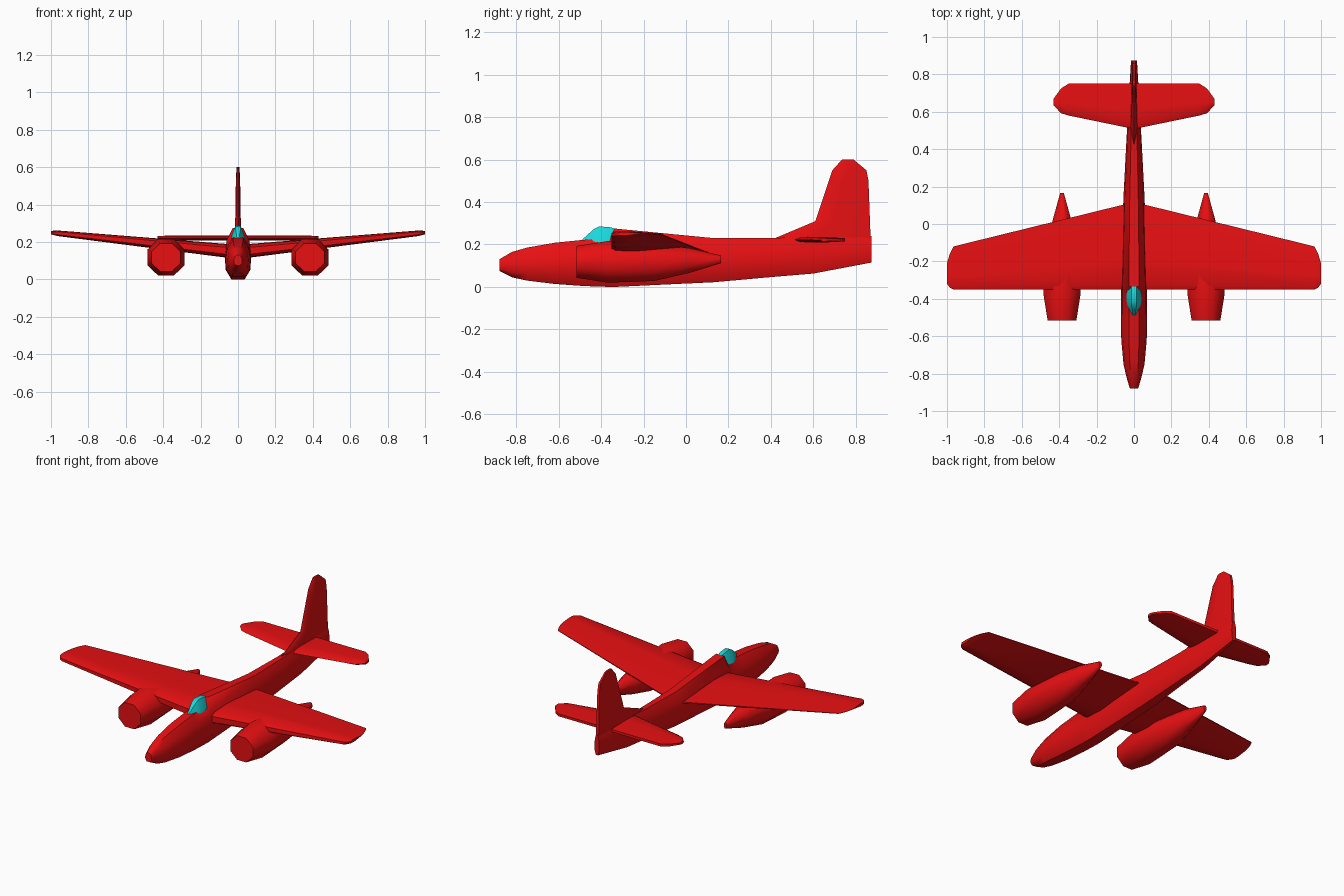
import bpy, bmesh, math

cube = bpy.data.objects.get("Cube")
if cube:
    bpy.data.objects.remove(cube, do_unlink=True)


def material(name, rgb):
    m = bpy.data.materials.new(name)
    m.use_nodes = True
    m.diffuse_color = (*rgb, 1)
    m.node_tree.nodes["Principled BSDF"].inputs["Base Color"].default_value = (*rgb, 1)
    return m


red = material("red paint", (0.8, 0.005, 0.006))
cyan = material("cyan glass", (0.01, 0.7, 0.72))


def loft(name, rings, mat, angle=50):
    """Skin a list of equal-length rings and cap both ends."""
    bm = bmesh.new()
    loops = [[bm.verts.new(p) for p in ring] for ring in rings]
    n = len(loops[0])
    for a, b in zip(loops, loops[1:]):
        for i in range(n):
            j = (i + 1) % n
            bm.faces.new((a[i], a[j], b[j], b[i]))
    bm.faces.new(loops[0])
    bm.faces.new(loops[-1])
    bmesh.ops.recalc_face_normals(bm, faces=bm.faces)
    mesh = bpy.data.meshes.new(name)
    bm.to_mesh(mesh)
    bm.free()
    mesh.materials.append(mat)
    ob = bpy.data.objects.new(name, mesh)
    bpy.context.collection.objects.link(ob)
    bpy.ops.object.select_all(action="DESELECT")
    ob.select_set(True)
    bpy.context.view_layer.objects.active = ob
    bpy.ops.object.shade_smooth_by_angle(angle=math.radians(angle))
    return ob


def body_ring(half, y, w, bottom, top, cx=0):
    """Symmetric section: half lists (width, height) fractions going up."""
    right = [(cx + w * u, y, bottom + (top - bottom) * v) for u, v in half]
    left = [(cx - w * u, y, bottom + (top - bottom) * v) for u, v in reversed(half)]
    return right + left


# Airfoil: (chord fraction, thickness fraction)
FOIL = [(0, -0.25), (0.05, -0.45), (0.3, -0.5), (1, 0.05),
        (1, 0.15), (0.35, 0.5), (0.06, 0.45), (0, 0.25)]
SLIM = [(0, 0), (0.12, -0.4), (0.4, -0.5), (1, -0.3),
        (1, 0.3), (0.4, 0.5), (0.12, 0.4)]


def plane_rings(foil, stations):
    """Stations: span x, leading y, trailing y, centre z, thickness."""
    both = [(-s[0], *s[1:]) for s in reversed(stations)] + stations
    return [[(x, a + (b - a) * u, z + t * v) for u, v in foil]
            for x, a, b, z, t in both]


# Fuselage with raised spine behind the cockpit: y, half width, bottom, top
HULL = [(0.5, 0), (0.94, 0.22), (1, 0.5), (0.86, 0.77), (0.4, 1)]
hull = [(-0.88, 0.022, 0.075, 0.13), (-0.82, 0.04, 0.045, 0.165),
        (-0.75, 0.056, 0.03, 0.185), (-0.62, 0.068, 0.014, 0.208),
        (-0.48, 0.07, 0.004, 0.222), (-0.36, 0.07, 0, 0.232),
        (-0.335, 0.07, 0, 0.275), (0.13, 0.057, 0.022, 0.23),
        (0.42, 0.042, 0.048, 0.23), (0.6, 0.032, 0.063, 0.24),
        (0.875, 0.016, 0.115, 0.24)]
loft("fuselage", [body_ring(HULL, *s) for s in hull], red)

# Cockpit canopy
BUBBLE = [(1, 0), (0.75, 0.5), (0.35, 1)]
glass = [(-0.487, 0.018, 0.2, 0.225), (-0.435, 0.039, 0.2, 0.272),
         (-0.41, 0.042, 0.2, 0.285), (-0.355, 0.042, 0.2, 0.281),
         (-0.333, 0.034, 0.2, 0.274)]
loft("canopy", [body_ring(BUBBLE, *s) for s in glass], cyan)

# Wing with dihedral
loft("wing", plane_rings(FOIL, [
    (0.03, -0.35, 0.11, 0.15, 0.075), (0.965, -0.35, -0.12, 0.247, 0.03),
    (0.985, -0.34, -0.16, 0.249, 0.024), (1.0, -0.32, -0.21, 0.25, 0.018)]), red)

# Tailplane
loft("tailplane", plane_rings(SLIM, [
    (0.01, 0.51, 0.75, 0.222, 0.027), (0.35, 0.58, 0.75, 0.222, 0.026),
    (0.39, 0.592, 0.725, 0.222, 0.024), (0.43, 0.635, 0.67, 0.222, 0.018)]), red)

# Fin: height, leading y, trailing y, thickness
fin = [(0.16, 0.42, 0.873, 0.03), (0.23, 0.42, 0.87, 0.03),
       (0.31, 0.61, 0.867, 0.03), (0.5, 0.673, 0.86, 0.024),
       (0.55, 0.69, 0.85, 0.022), (0.6, 0.735, 0.79, 0.014)]
loft("fin", [[(t * v, a + (b - a) * u, z) for u, v in SLIM]
             for z, a, b, t in fin], red)

# Engine nacelles, octagonal with a tapered tail
OCT = [(0.41, 0), (1, 0.29), (1, 0.71), (0.41, 1)]
nacelle = [(-0.515, 0.077, 0.043, 0.193), (-0.37, 0.1, 0.02, 0.216),
           (-0.15, 0.088, 0.028, 0.205), (0.02, 0.05, 0.067, 0.182),
           (0.165, 0.01, 0.112, 0.148)]
for side, cx in (("left", 0.385), ("right", -0.385)):
    loft(side + "_nacelle", [body_ring(OCT, *s, cx) for s in nacelle], red)
